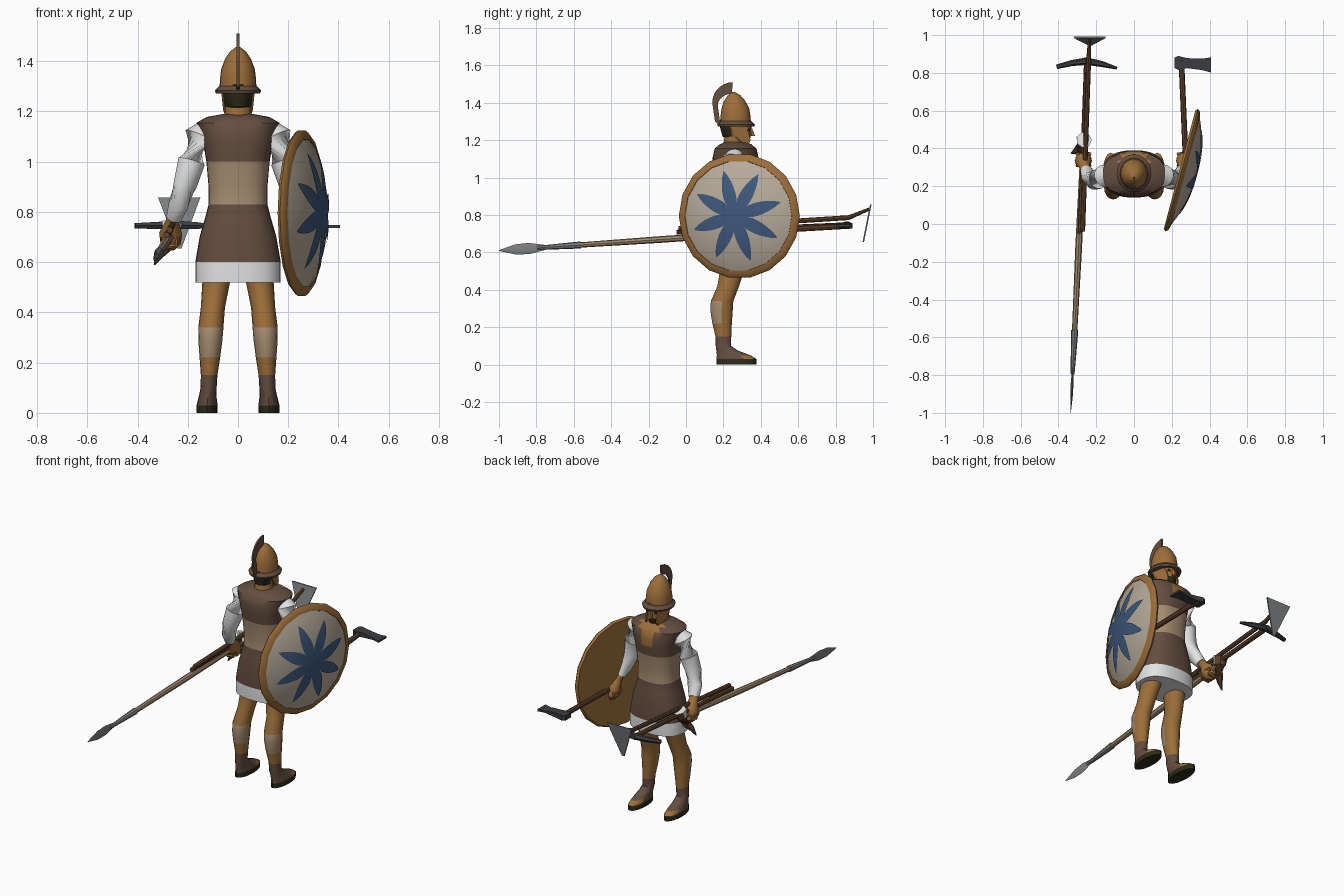
import bpy, math
from math import sin, cos, pi
from mathutils import Vector, Matrix

cube = bpy.data.objects.get("Cube")
if cube:
    bpy.data.objects.remove(cube, do_unlink=True)


def material(name, rgb):
    lin = [((c / 255 + 0.055) / 1.055) ** 2.4 for c in rgb]
    m = bpy.data.materials.new(name)
    m.use_nodes = True
    m.diffuse_color = (*lin, 1)
    m.node_tree.nodes["Principled BSDF"].inputs["Base Color"].default_value = (*lin, 1)
    return m


MATS = {n: material(n, c) for n, c in {
    "bronze skin": (156, 110, 58), "brown leather": (100, 78, 64),
    "light tan": (164, 140, 112), "white cloth": (226, 227, 228),
    "shield cream": (182, 170, 154), "star blue": (62, 88, 124),
    "steel": (126, 128, 130), "dark iron": (58, 60, 64),
    "dark wood": (98, 68, 44), "near black": (44, 42, 24)}.items()}


def build(name, verts, faces, color, smooth=True):
    """Make a mesh; color is a material name or a rule on the face centre."""
    me = bpy.data.meshes.new(name)
    me.from_pydata([tuple(v) for v in verts], [], faces)
    ob = bpy.data.objects.new(name, me)
    bpy.context.collection.objects.link(ob)
    slots = []
    for p in me.polygons:
        key = color(p.center) if callable(color) else color
        if key not in slots:
            slots.append(key)
            me.materials.append(MATS[key])
        p.material_index = slots.index(key)
    bpy.ops.object.select_all(action="DESELECT")
    ob.select_set(True)
    bpy.context.view_layer.objects.active = ob
    bpy.ops.object.mode_set(mode="EDIT")
    bpy.ops.mesh.select_all(action="SELECT")
    bpy.ops.mesh.normals_make_consistent(inside=False)
    bpy.ops.object.mode_set(mode="OBJECT")
    if smooth:
        bpy.ops.object.shade_smooth_by_angle(angle=math.radians(40))
    return ob


def skin_rings(name, rings, color, smooth=True):
    n = len(rings[0])
    verts = [v for r in rings for v in r]
    faces = [(i * n + j, i * n + (j + 1) % n, (i + 1) * n + (j + 1) % n, (i + 1) * n + j)
             for i in range(len(rings) - 1) for j in range(n)]
    faces += [tuple(range(n)), tuple(range(len(verts) - n, len(verts)))]
    return build(name, verts, faces, color, smooth)


def loft(name, rows, color, n=24, square=1.0):
    """Stack flat ellipses; rows are (z, centre x, centre y, radius x, radius y)."""
    def bend(t):
        return math.copysign(abs(t) ** square, t)
    return skin_rings(name, [[(cx + rx * bend(cos(2 * pi * j / n)), cy + ry * bend(sin(2 * pi * j / n)), z)
                              for j in range(n)] for z, cx, cy, rx, ry in rows], color)


def tube(name, pts, radii, color, n=10, flat=1.0):
    """Sweep a round section along points; flat squeezes it sideways."""
    pts = [Vector(p) for p in pts]
    rings = []
    for i, p in enumerate(pts):
        t = (pts[min(i + 1, len(pts) - 1)] - pts[max(i - 1, 0)]).normalized()
        side = t.cross(Vector((0, 0, 1)) if abs(t.z) < 0.9 else Vector((0, 1, 0))).normalized()
        up = side.cross(t)
        rings.append([p + radii[i] * (side * cos(2 * pi * j / n) * flat + up * sin(2 * pi * j / n))
                      for j in range(n)])
    return skin_rings(name, rings, color)


def plate(name, outline, thick, color, place):
    """Extrude a 2D outline; place maps (u, v, w) into space."""
    return skin_rings(name, [[place(u, v, w) for u, v in outline] for w in (-thick / 2, thick / 2)],
                      color, False)


Y = 0.265

# Tunic and torso
def tunic_color(c):
    if c.y > Y + 0.03 and c.z > 1.03 and abs(c.x) < (c.z - 1.0) * 0.35:
        return "bronze skin"
    if c.z < 0.6:
        return "white cloth"
    return "light tan" if 0.83 < c.z < 1.0 else "brown leather"

loft("tunic", [(z, 0, Y, rx, ry) for z, rx, ry in (
    (0.52, 0.17, 0.122), (0.6, 0.17, 0.125), (0.7, 0.153, 0.122), (0.78, 0.13, 0.112),
    (0.83, 0.117, 0.103), (0.9, 0.117, 0.103), (1.0, 0.126, 0.112), (1.06, 0.136, 0.122),
    (1.11, 0.15, 0.122), (1.155, 0.165, 0.112), (1.178, 0.125, 0.085), (1.19, 0.06, 0.055))],
    tunic_color, 32, 0.82)

# Legs with sandals
def leg_color(c):
    if c.z < 0.035:
        return "near black"
    if c.z < 0.15:
        return "bronze skin" if c.y > 0.31 else "brown leather"
    return "light tan" if 0.22 < c.z < 0.34 and c.y < 0.2 else "bronze skin"

for s, side in ((1, "left"), (-1, "right")):
    loft(side + "_leg", [(z, s * x, y, rx, ry) for z, x, y, rx, ry in (
        (0, 0.123, 0.27, 0.042, 0.108), (0.03, 0.123, 0.27, 0.042, 0.108),
        (0.05, 0.122, 0.255, 0.038, 0.09), (0.075, 0.12, 0.22, 0.034, 0.058),
        (0.1, 0.117, 0.2, 0.032, 0.041), (0.15, 0.115, 0.2, 0.033, 0.042),
        (0.22, 0.112, 0.193, 0.041, 0.052), (0.29, 0.11, 0.19, 0.048, 0.06),
        (0.34, 0.108, 0.193, 0.05, 0.06), (0.42, 0.1, 0.226, 0.048, 0.058),
        (0.52, 0.087, 0.25, 0.055, 0.066), (0.58, 0.082, 0.26, 0.056, 0.07))], leg_color, 16)
    # Arms, hands and curled fingers
    tube(side + "_sleeve", [(s * x, y, z) for x, y, z in (
        (0.125, Y, 1.13), (0.155, 0.255, 1.1), (0.185, 0.24, 1.0), (0.21, 0.228, 0.91),
        (0.237, 0.25, 0.83), (0.255, 0.285, 0.775))],
        (0.04, 0.06, 0.054, 0.047, 0.041, 0.031), "white cloth", 14)
    tube(side + "_hand", [(s * 0.255, 0.28, 0.785), (s * 0.262, 0.305, 0.755),
                          (s * 0.268, 0.335, 0.715), (s * 0.268, 0.345, 0.67), (s * 0.266, 0.34, 0.65)],
         (0.025, 0.028, 0.046, 0.04, 0.018), "bronze skin")
    for k in range(4):
        tube(f"{side}_finger_{k + 1}", [(s * 0.3, 0.31 + 0.02 * k, 0.7),
             (s * 0.285, 0.31 + 0.02 * k, 0.66), (s * 0.25, 0.31 + 0.02 * k, 0.665),
             (s * 0.235, 0.31 + 0.02 * k, 0.7)], (0.011,) * 4, "bronze skin", 6)

# Head, hair and beard
loft("neck", [(z, 0, 0.255, r, r) for z, r in ((1.15, 0.065), (1.2, 0.052), (1.25, 0.05))], "bronze skin", 14)
loft("head", [(1.165, 0, 0.31, 0.018, 0.015), (1.19, 0, 0.295, 0.04, 0.045), (1.22, 0, 0.27, 0.054, 0.075),
              (1.27, 0, 0.265, 0.06, 0.083), (1.31, 0, 0.265, 0.06, 0.083)],
     lambda c: "near black" if c.y < 0.25 or (c.z < 1.215 and c.y > 0.3) else "bronze skin", 20)
loft("nose", [(1.222, 0, 0.352, 0.013, 0.02), (1.235, 0, 0.35, 0.012, 0.018), (1.275, 0, 0.34, 0.007, 0.01)],
     "bronze skin", 6)
for s, side in ((1, "left"), (-1, "right")):
    loft(side + "_eye", [(z, s * 0.025, 0.338, 0.011, 0.006) for z in (1.25, 1.262)], "near black", 8)
    plate(side + "_cheek_guard", [(0.22, 1.29), (0.31, 1.29), (0.335, 1.24), (0.345, 1.2),
                                  (0.33, 1.165), (0.28, 1.205)], 0.008, "bronze skin",
          lambda u, v, w, s=s: (s * (0.064 - max(0, u - 0.25) * 0.3) + w, u, v))

# Helmet and crest
loft("helmet", [(z, 0, y, r * 0.9, r) for z, y, r in (
    (1.275, 0.265, 0.082), (1.33, 0.265, 0.08), (1.37, 0.264, 0.074), (1.41, 0.26, 0.057),
    (1.44, 0.257, 0.034), (1.457, 0.254, 0.008))], "bronze skin", 20)
loft("helmet_brim", [(1.272, 0, 0.268, 0.088, 0.097), (1.284, 0, 0.268, 0.092, 0.101),
                     (1.302, 0, 0.266, 0.074, 0.083)], "brown leather", 20)
arc_out = [(0.25 + 0.11 * cos(a), 1.4 + 0.11 * sin(a)) for a in [pi * (0.5 + 0.07 * i) for i in range(8)]]
arc_in = [(0.25 + 0.08 * cos(a), 1.385 + 0.065 * sin(a)) for a in [pi * (1.0 - 0.08 * i) for i in range(7)]]
plate("crest", arc_out + [(0.155, 1.3), (0.185, 1.275)] + arc_in, 0.01,
      lambda c: "near black" if c.z < 1.35 else "brown leather", lambda u, v, w: (w, u, v))

# Domed shield, carried on the left arm
normal = Vector((0.966, -0.257, 0))
turn = Matrix((Vector((0.257, 0.966, 0)), Vector((0, 0, 1)), normal)).transposed()
CENTER = Vector((0.253, 0.285, 0.795))

def dome(r):
    return 0.08 * (1 - (r / 0.33) ** 2.4)

def on_shield(r, a, h):
    return CENTER + turn @ Vector((r * cos(a), r * sin(a), h))

def disc(name, profile, color):
    skin_rings(name, [[on_shield(r, 2 * pi * j / 18, h) for j in range(18)] for r, h in profile], color)

radii = [0.3, 0.28, 0.25, 0.2, 0.15, 0.1, 0.05, 0.01]
disc("shield_face", [(r, dome(r)) for r in radii], "shield cream")
disc("shield_rim", [(0.29, -0.006), (0.325, -0.012), (0.335, 0), (0.325, 0.013), (0.297, 0.021), (0.29, 0.01)],
     "bronze skin")
disc("shield_back", [(r, dome(r) - 0.014) for r in [0.325] + radii], "bronze skin")

# Eight-petalled star on the shield
verts, faces = [], []
for k in range(8):
    a0 = 2 * pi * k / 8 + 0.3
    for i in range(10):
        r = 0.015 + 0.235 * i / 9
        w = 0.002 + 0.034 * sin(pi * (i / 9) ** 0.85) ** 0.8
        w = min(w, r * 0.4) if i < 9 else 0.001
        for t in (-1, 0, 1):
            verts.append(on_shield(r, a0 + t * w / r, dome(r) + 0.005))
    b = 30 * k
    faces += [(b + 3 * i + j, b + 3 * i + j + 1, b + 3 * i + j + 4, b + 3 * i + j + 3)
              for i in range(9) for j in (0, 1)]
star = build("shield_star", verts, faces, "star blue")
if star.data.polygons[0].normal.dot(normal) < 0:
    star.data.flip_normals()
disc("star_centre", [(0.055, dome(0.055) + 0.002), (0.03, dome(0.03) + 0.004), (0.005, dome(0) + 0.004)], "star blue")

# Spear
BUTT, TIP = Vector((-0.265, 0.46, 0.71)), Vector((-0.335, -1, 0.61))
def along(*ts):
    return [TIP.lerp(BUTT, t) for t in ts]
tube("spear_shaft", along(0.28, 0.6, 1), (0.014, 0.018, 0.016), "light tan", 8)
tube("spear_socket", along(0.14, 0.2, 0.3), (0.01, 0.014, 0.019), "steel", 8)
tube("spear_blade", along(0, 0.06, 0.11, 0.18), (0.002, 0.027, 0.03, 0.01), "steel", 4, 0.25)

# Pick and hoe bundled in the right hand
tube("pick_handle", [(-0.285, -0.05, 0.708), (-0.25, 0.88, 0.748)], (0.013, 0.014), "dark wood", 8)
tube("pick_head", [(-0.41, 0.832, 0.745), (-0.33, 0.852, 0.746), (-0.25, 0.862, 0.748),
                   (-0.17, 0.847, 0.746), (-0.09, 0.825, 0.743)],
     (0.012, 0.016, 0.02, 0.016, 0.007), "dark iron", 6)
tube("hoe_handle", [(-0.272, -0.04, 0.728), (-0.24, 0.87, 0.786), (-0.235, 0.98, 0.832)],
     (0.013, 0.013, 0.008), "dark wood", 8)
plate("hoe_blade", [(-0.318, 0.857), (-0.15, 0.857), (-0.225, 0.655), (-0.24, 0.655)], 0.008, "steel",
      lambda u, v, w: (u, 0.948 + (v - 0.655) * 0.2 + w, v))

# Drinking horn beside the right hand
tube("horn", [(-0.265, 0.445, 0.755), (-0.27, 0.43, 0.71), (-0.285, 0.405, 0.66), (-0.31, 0.385, 0.63),
              (-0.333, 0.375, 0.59)], (0.042, 0.036, 0.025, 0.016, 0.003),
     lambda c: "white cloth" if c.z > 0.73 else "dark wood", 7)

# Axe in the left hand
tube("axe_handle", [(0.278, 0.24, 0.705), (0.25, 0.88, 0.742)], (0.015, 0.015), "dark wood", 8)
plate("axe_head", [(0.215, 0.825), (0.235, 0.815), (0.28, 0.825), (0.36, 0.815), (0.407, 0.802),
                   (0.407, 0.882), (0.36, 0.875), (0.28, 0.878), (0.235, 0.89), (0.215, 0.88)], 0.03,
      "dark iron", lambda u, v, w: (u, v, 0.742 + w * (1 if u < 0.3 else 0.4)))
